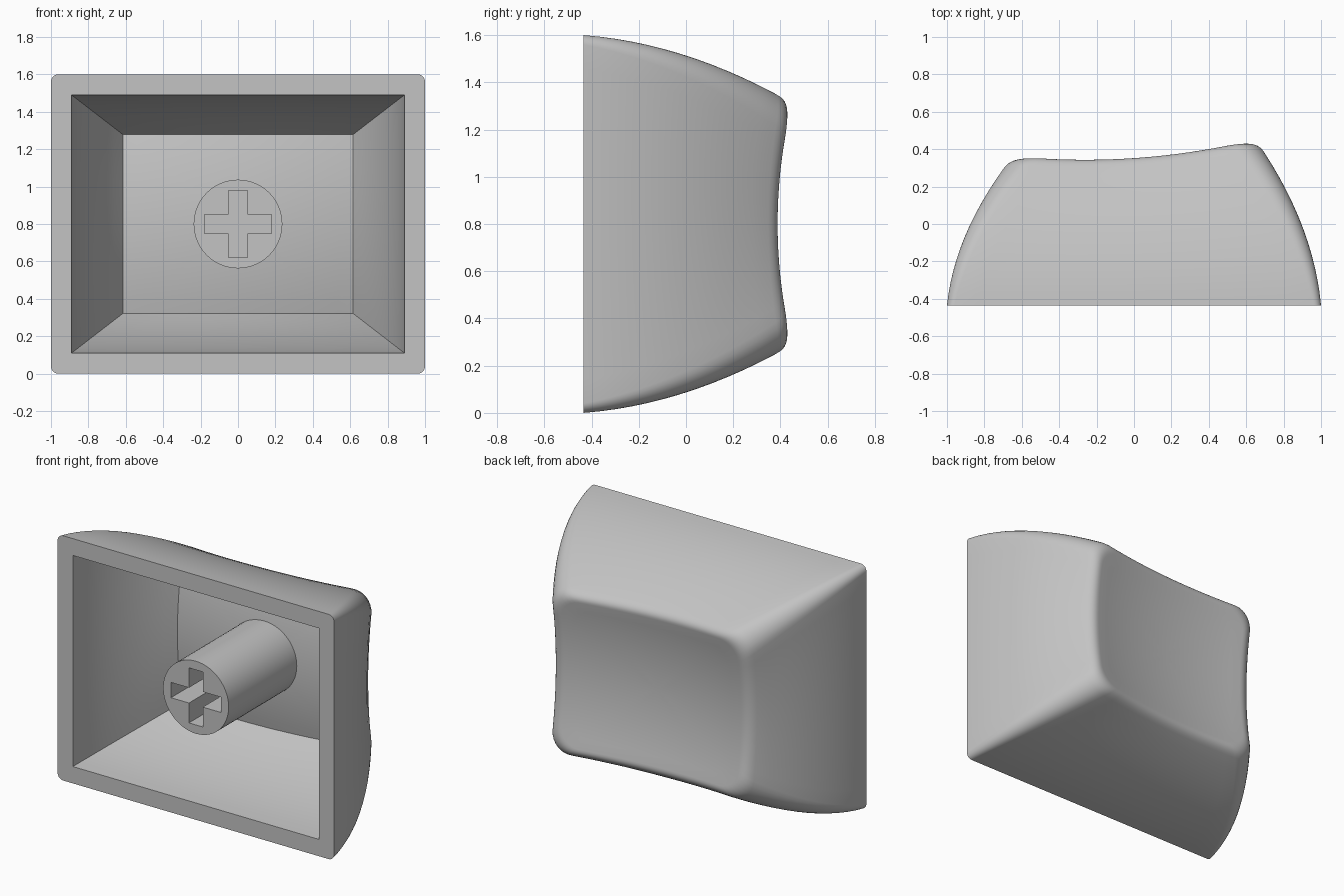
import bpy, bmesh, math
from mathutils import Vector

cube = bpy.data.objects.get("Cube")
if cube:
    bpy.data.objects.remove(cube, do_unlink=True)

FRONT, MID_Z, FLOOR = -0.435, 0.8, 0.05
ARC, SIDE = 8, 14            # points per corner arc and per straight side
COUNT = 4 * (ARC + SIDE)
# Half width, half height and corner radius at the open front and at the dish
OUTER = ((1.0, 0.8, 0.04), (0.663, 0.522, 0.14))
INNER = ((0.89, 0.69, 0.0), (0.615, 0.478, 0.0))

grey = bpy.data.materials.new("warm_grey_plastic")
grey.use_nodes = True
colour = (0.55, 0.55, 0.55, 1)
grey.diffuse_color = colour
grey.node_tree.nodes["Principled BSDF"].inputs["Base Color"].default_value = colour


def finish(bm, name):
    bmesh.ops.remove_doubles(bm, verts=bm.verts, dist=1e-5)
    bmesh.ops.recalc_face_normals(bm, faces=bm.faces)
    mesh = bpy.data.meshes.new(name)
    bm.to_mesh(mesh)
    bm.free()
    mesh.materials.append(grey)
    obj = bpy.data.objects.new(name, mesh)
    bpy.context.collection.objects.link(obj)
    bpy.ops.object.select_all(action="DESELECT")
    obj.select_set(True)
    bpy.context.view_layer.objects.active = obj
    bpy.ops.object.shade_smooth_by_angle(angle=math.radians(30))


def dish(x, z):
    """Depth of the hollowed, tilted top surface."""
    return 0.295 + 0.0685 * x + 0.131 * x * x + 0.24 * (z - MID_Z) ** 2


def outline(i, hx, hz, r):
    """Point i of a rounded rectangle, as x and z."""
    corner, k = divmod(i, ARC + SIDE)

    def arc(c, k):
        a = math.pi / 2 * (c + k / (ARC - 1))
        sx, sz = ((1, 1), (-1, 1), (-1, -1), (1, -1))[c % 4]
        return Vector((sx * (hx - r) + r * math.cos(a), sz * (hz - r) + r * math.sin(a)))

    if k < ARC:
        p = arc(corner, k)
    else:
        p = arc(corner, ARC - 1).lerp(arc(corner + 1, 0), (k - ARC + 1) / (SIDE + 1))
    return p.x, p.y + MID_Z


def wall(i, s, sizes, drop=0.0):
    """Point i of a bulging tapered wall, at fraction s from the front to the dish."""
    (ax, az, ar), (bx, bz, br) = sizes
    depth = dish(*outline(i, bx, bz, br)) - drop
    t = 0.24 * s + 0.76 * s * s
    x, z = outline(i, ax + (bx - ax) * t, az + (bz - az) * t, ar + (br - ar) * s)
    return Vector((x, FRONT + (depth - FRONT) * s, z))


def on_dish(p, scale, drop=0.0):
    x, z = p.x * scale, MID_Z + (p.z - MID_Z) * scale
    return Vector((x, dish(x, z) - drop, z))


def column(i):
    """One strip from the dish centre over the edge, down the wall and into the cavity."""
    edge, low = wall(i, 1, OUTER), wall(i, 0.94, OUTER)
    start = on_dish(edge, 0.92)
    pts = [on_dish(edge, 0.92 * k / 8) for k in range(8)]
    for k in range(8):       # rounded edge
        t = k / 7
        pts.append(start * (1 - t) ** 2 + edge * 2 * t * (1 - t) + low * t * t)
    pts += [wall(i, 0.94 * k / 12, OUTER) for k in range(11, -1, -1)]
    pts += [wall(i, k / 10, INNER, FLOOR) for k in range(11)]
    pts += [on_dish(pts[-1], k / 8, FLOOR) for k in range(7, -1, -1)]
    return pts


# Hollow cap shell
bm = bmesh.new()
grid = [[bm.verts.new(p) for p in column(i)] for i in range(COUNT)]
for i in range(COUNT):
    a, b = grid[i], grid[(i + 1) % COUNT]
    for k in range(len(a) - 1):
        bm.faces.new((a[k], a[k + 1], b[k + 1], b[k]))
bmesh.ops.dissolve_degenerate(bm, edges=bm.edges, dist=1e-5)
finish(bm, "cap_shell")

# Mounting stem with a cross-shaped socket
bm = bmesh.new()


def ring(points, y):
    return [bm.verts.new((x, y, MID_Z + z)) for x, z in points]


def bridge(a, b):
    for i in range(len(a)):
        j = (i + 1) % len(a)
        bm.faces.new((a[i], a[j], b[j], b[i]))


circle = [(0.237 * math.cos(math.tau * k / 64), 0.237 * math.sin(math.tau * k / 64)) for k in range(64)]
cross = []
for c, s in ((1, 0), (0, 1), (-1, 0), (0, -1)):
    for u, v in ((0.18, -0.05), (0.18, 0.05), (0.05, 0.05)):
        cross.append((u * c - v * s, u * s + v * c))

rim, slot = ring(circle, FRONT), ring(cross, FRONT)
bridge(rim, ring(circle, 0.27))
slot_floor = ring(cross, -0.08)
bridge(slot, slot_floor)
bm.faces.new(slot_floor)
loops = [bm.edges.get((l[i], l[i - 1])) for l in (rim, slot) for i in range(len(l))]
bmesh.ops.triangle_fill(bm, edges=loops, use_beauty=True, normal=(0, -1, 0))
finish(bm, "stem")
